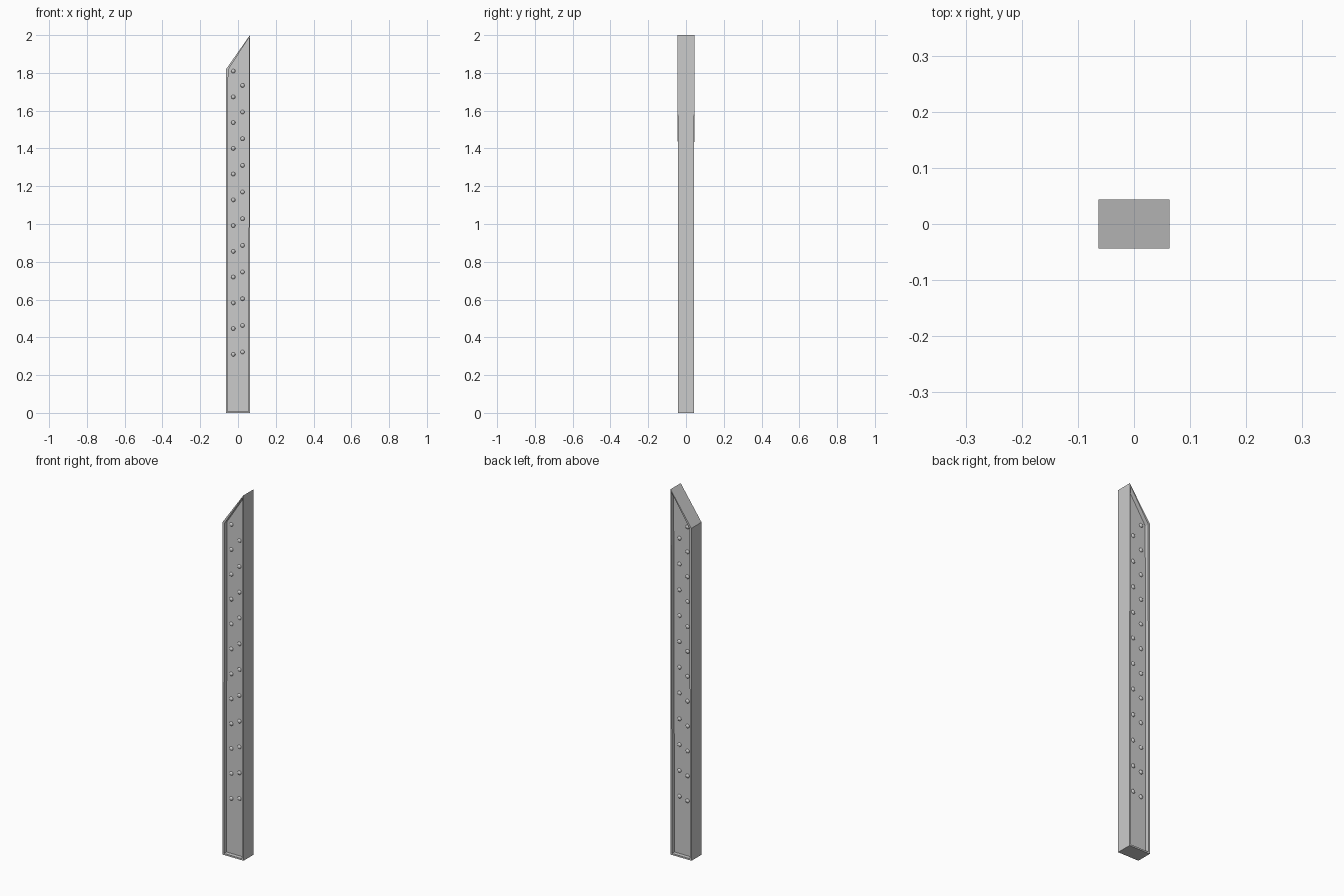
import bpy, bmesh
from mathutils import Matrix

if "Cube" in bpy.data.objects:
    bpy.data.objects.remove(bpy.data.objects["Cube"])

HX, HY, LOW, TOP = 0.063, 0.044, 1.82, 2.0
FRAME, DEPTH = 0.012, 0.022

# Post: slanted-top prism with a recessed panel front and back
bm = bmesh.new()
profile = [(-HX, 0), (HX, 0), (HX, TOP), (-HX, LOW)]
base = bm.faces.new([bm.verts.new((x, -HY, z)) for x, z in profile])
ext = bmesh.ops.extrude_face_region(bm, geom=[base], use_keep_orig=True)
bmesh.ops.translate(bm, vec=(0, 2 * HY, 0),
                    verts=[g for g in ext["geom"] if isinstance(g, bmesh.types.BMVert)])
bmesh.ops.recalc_face_normals(bm, faces=bm.faces[:])
for f in [f for f in bm.faces if abs(f.normal.y) > 0.9]:
    inward = -f.normal * DEPTH
    bmesh.ops.inset_region(bm, faces=[f], thickness=FRAME)
    # straight-walled recess
    out = bmesh.ops.extrude_discrete_faces(bm, faces=[f])
    bmesh.ops.translate(bm, vec=inward, verts=list(out["faces"][0].verts))
# very slight narrowing toward the foot
for v in bm.verts:
    if v.co.z < 0.1:
        v.co.y *= 0.965
bmesh.ops.recalc_face_normals(bm, faces=bm.faces[:])
mesh = bpy.data.meshes.new("post")
bm.to_mesh(mesh)
bm.free()
bpy.context.collection.objects.link(bpy.data.objects.new("post", mesh))

# Rounded studs: two uneven columns on each panel
bm = bmesh.new()
for side in (-1, 1):
    for x, z0, step, count in ((-0.025, 0.31, 0.1363, 12), (0.024, 0.322, 0.1412, 11)):
        for i in range(count):
            m = (Matrix.Translation((x, side * (HY - DEPTH), z0 + i * step))
                 @ Matrix.Diagonal((1, 0.7, 1, 1)))
            bmesh.ops.create_uvsphere(bm, u_segments=16, v_segments=8, radius=0.011, matrix=m)
for f in bm.faces:
    f.smooth = True
mesh = bpy.data.meshes.new("studs")
bm.to_mesh(mesh)
bm.free()
bpy.context.collection.objects.link(bpy.data.objects.new("studs", mesh))
